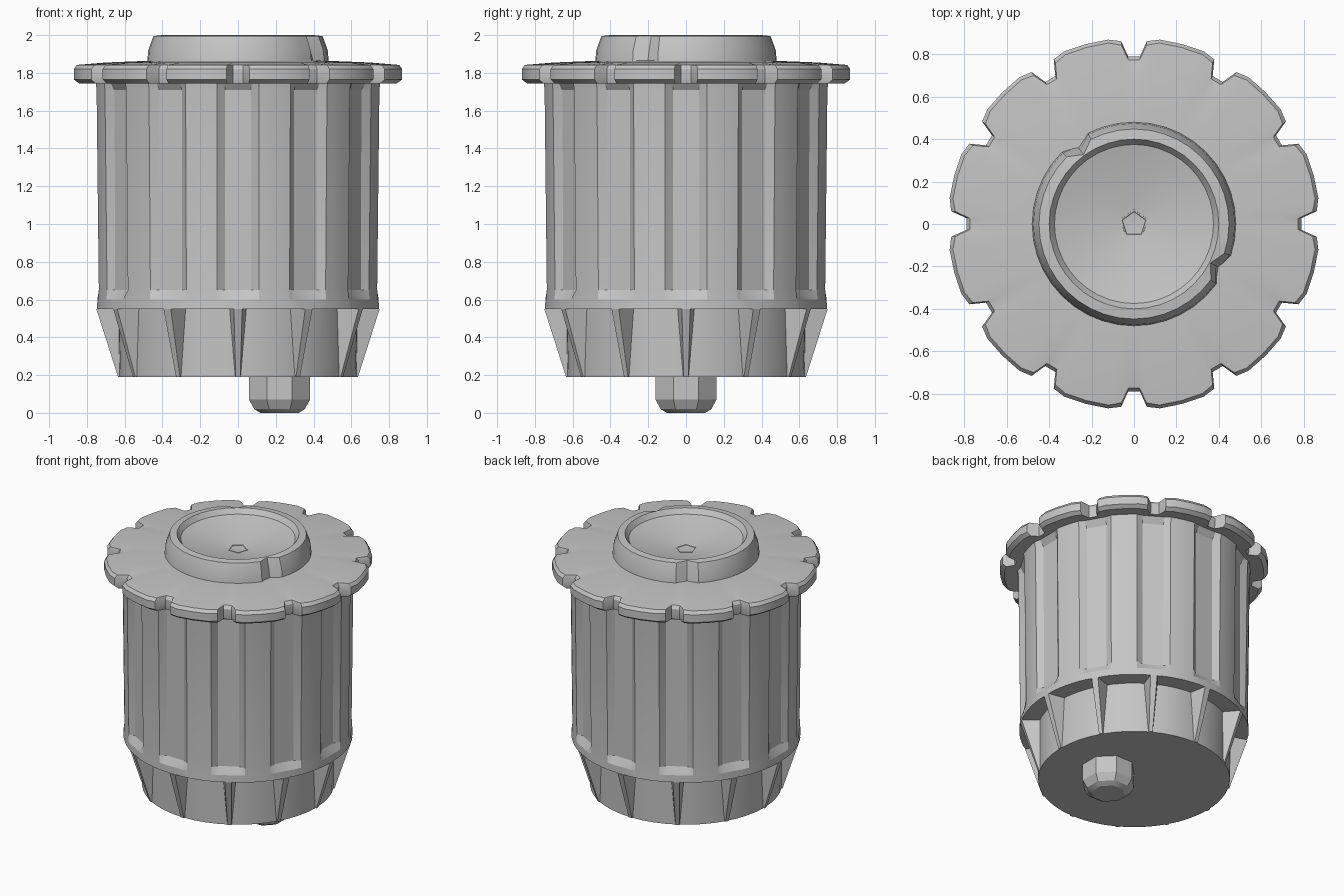
import bpy, bmesh, math

cube = bpy.data.objects.get("Cube")
if cube:
    bpy.data.objects.remove(cube, do_unlink=True)

GREY = (0.56, 0.56, 0.56, 1)
mat = bpy.data.materials.new("light grey")
mat.use_nodes = True
mat.diffuse_color = GREY
mat.node_tree.nodes["Principled BSDF"].inputs["Base Color"].default_value = GREY

SECTORS = 12


def finish(name, bm, angle=25):
    bmesh.ops.recalc_face_normals(bm, faces=bm.faces)
    me = bpy.data.meshes.new(name)
    bm.to_mesh(me)
    bm.free()
    ob = bpy.data.objects.new(name, me)
    bpy.context.collection.objects.link(ob)
    me.materials.append(mat)
    bpy.ops.object.select_all(action='DESELECT')
    ob.select_set(True)
    bpy.context.view_layer.objects.active = ob
    bpy.ops.object.shade_smooth_by_angle(angle=math.radians(angle))


def loft(name, angles, rings, centre=(0, 0)):
    """Bridge stacked rings; each ring is (radius function of index, z)."""
    bm = bmesh.new()
    loops = []
    for radius, z in rings:
        loops.append([bm.verts.new((centre[0] + radius(i) * math.cos(a),
                                    centre[1] + radius(i) * math.sin(a), z))
                      for i, a in enumerate(angles)])
    n = len(angles)
    for lo, hi in zip(loops, loops[1:]):
        for i in range(n):
            j = (i + 1) % n
            bm.faces.new((lo[i], lo[j], hi[j], hi[i]))
    bm.faces.new(loops[0])
    bm.faces.new(loops[-1])
    finish(name, bm)


def sector_angles(offsets):
    return [math.radians(360 / SECTORS * s + o) for s in range(SECTORS) for o in offsets]


def even_angles(n, start=0):
    return [math.radians(start) + math.tau * i / n for i in range(n)]


def flat(r):
    return lambda i: r


def fluted(groove, edge, crown):
    """Radius pattern of one sector: groove floor, lobe edges, lobe crown."""
    pattern = (edge, groove, groove, edge, crown, crown, crown)
    return lambda i: pattern[i % 7]


# Lower cup
loft("lower_cup", even_angles(48), [(flat(0.628), 0.19), (flat(0.635), 0.57)])

# Fluted barrel
loft("fluted_barrel", sector_angles((-8.5, -5.5, 5.5, 8.5, 12, 15, 18)), [
    (flat(0.75), 0.55), (flat(0.748), 0.6),
    (fluted(0.715, 0.745, 0.745), 0.65),
    (fluted(0.718, 0.757, 0.757), 1.71),
    (fluted(0.748, 0.762, 0.762), 1.755)])

# Wedge-shaped fins under the barrel: (radius, half width, height)
FIN = ((0.6, 0.02, 0.19), (0.635, 0.012, 0.19), (0.75, 0.022, 0.55), (0.6, 0.05, 0.55))
bm = bmesh.new()
for a in even_angles(SECTORS):
    ca, sa = math.cos(a), math.sin(a)
    p, q = [[bm.verts.new((r * ca - s * w * sa, r * sa + s * w * ca, z))
             for r, w, z in FIN] for s in (-1, 1)]
    bm.faces.new(p)
    bm.faces.new(q[::-1])
    for i in range(4):
        j = (i + 1) % 4
        bm.faces.new((p[i], q[i], q[j], p[j]))
finish("support_fins", bm)

# Notched flange with rounded lobes
loft("notched_flange", sector_angles((-4, -2, 2, 4, 8, 15, 22)), [
    (flat(0.74), 1.755),
    (fluted(0.785, 0.84, 0.85), 1.745),
    (fluted(0.79, 0.864, 0.878), 1.765),
    (fluted(0.79, 0.864, 0.878), 1.82),
    (fluted(0.775, 0.845, 0.862), 1.842),
    (flat(0.7), 1.855), (flat(0.45), 1.865)])

# Raised collar with a shallow dish
N = 40
gaps = [round(d / 360 * N) % N for d in (-27, 126)]


def collar(r, cut):
    return lambda i: cut if i in gaps else r


loft("collar_and_dish", even_angles(N), [
    (collar(0.482, 0.45), 1.845), (collar(0.475, 0.43), 1.92),
    (collar(0.448, 0.405), 1.995), (flat(0.4), 2.0), (flat(0.375), 1.965),
    (flat(0.07), 1.89)])

# Five-sided central socket
loft("socket_rim", even_angles(5, 90), [
    (flat(0.07), 1.87), (flat(0.068), 1.893),
    (flat(0.06), 1.893), (flat(0.045), 1.872)])

# Off-centre drive peg
loft("drive_peg", even_angles(8, 22.5), [
    (flat(0.11), 0.0), (flat(0.145), 0.02), (flat(0.175), 0.07), (flat(0.175), 0.21)],
    centre=(0.22, 0))
